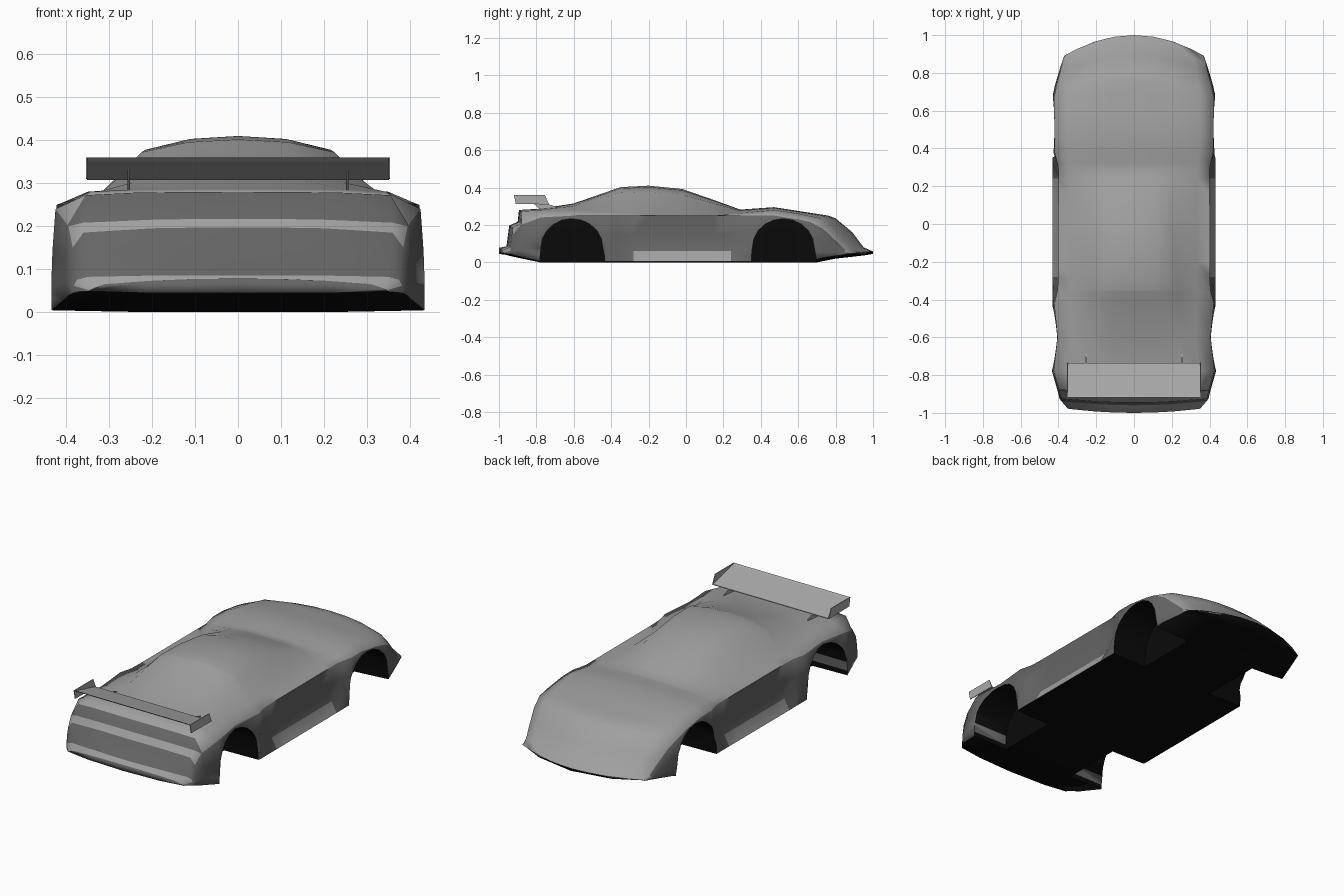
import bpy, bmesh, math

if "Cube" in bpy.data.objects:
    bpy.data.objects.remove(bpy.data.objects["Cube"])

# Lower body keys: y, floor z, half width, shoulder z
LOWER = [
    (-1.0, .045, .35, .055), (-0.96, .04, .385, .075), (-0.945, .035, .395, .15),
    (-0.90, .025, .405, .20), (-0.78, 0, .435, .24), (-0.60, 0, .415, .25),
    (-0.42, 0, .432, .25), (0.47, 0, .43, .25), (0.70, 0, .434, .215),
    (0.80, .02, .42, .18), (0.89, .03, .40, .115), (0.95, .037, .385, .065),
    (1.0, .045, .37, .05)]

# Upper body keys: y, deck edge x, z, roof edge x, z, centre z
UPPER = [
    (-1.0, .31, .065, .20, .073, .078), (-0.96, .35, .082, .20, .085, .085),
    (-0.945, .36, .185, .20, .195, .197), (-0.90, .36, .208, .20, .215, .217),
    (-0.893, .355, .272, .24, .278, .28), (-0.78, .345, .28, .25, .285, .287),
    (-0.60, .325, .28, .245, .302, .315), (-0.35, .335, .262, .225, .372, .402),
    (-0.20, .335, .255, .215, .378, .41), (-0.02, .335, .252, .205, .362, .392),
    (0.15, .33, .25, .205, .315, .333), (0.29, .34, .262, .22, .276, .282),
    (0.47, .35, .28, .22, .29, .295), (0.76, .345, .235, .21, .246, .25),
    (0.80, .34, .215, .20, .23, .235), (0.89, .33, .145, .20, .155, .16),
    (0.95, .31, .074, .20, .078, .08), (1.0, .30, .053, .20, .056, .058)]


def interp(table, y):
    for a, b in zip(table, table[1:]):
        if a[0] <= y <= b[0]:
            t = (y - a[0]) / (b[0] - a[0])
            return [p + (q - p) * t for p, q in zip(a[1:], b[1:])]


def bow(x, y):
    """Plan curvature of the nose and tail."""
    k = .11 * max(0, (y - .6) / .4) - .025 * max(0, (-y - .75) / .25)
    return y - k * (abs(x) / .37) ** 2


def ramp(y, y0, y1):
    """1 between y0 and y1, falling to 0 over a short distance outside."""
    return max(0, min(1, (y - y0 + .08) / .08, (y1 + .08 - y) / .08))


def section(y):
    floor, w, zs = interp(LOWER, y)
    xd, zd, xr, zr, zc = interp(UPPER, y)
    low, mid = .03 * ramp(y, -.28, .24), .033 * ramp(y, -.34, .3)   # scooped door
    half = [(0, floor), (.22, floor), (w, floor + .004),
            (w - low, floor + (zs - floor) * .24),
            (w - .003 - mid, floor + (zs - floor) * .6),
            (w - .01 - mid * .6, zs), (xd, zd), (xr, zr),
            (xr * .52, zr + (zc - zr) * .78), (0, zc)]
    ring = half + [(-x, z) for x, z in half[-2:0:-1]]
    return [(x, bow(x, y), z) for x, z in ring]


def paint(name, v):
    m = bpy.data.materials.new(name)
    m.diffuse_color = (v, v, v, 1)
    m.use_nodes = True
    m.node_tree.nodes["Principled BSDF"].inputs["Base Color"].default_value = m.diffuse_color
    return m


UPPER_PAINT, SIDE_PAINT = paint("upper_paint", .35), paint("side_paint", .13)
UNDERSIDE = paint("underside_black", .003)
WING_PAINT = paint("wing_paint", .4)


def finish(name, bm, mats):
    bmesh.ops.recalc_face_normals(bm, faces=bm.faces[:])
    me = bpy.data.meshes.new(name)
    bm.to_mesh(me)
    bm.free()
    for m in mats:
        me.materials.append(m)
    ob = bpy.data.objects.new(name, me)
    bpy.context.collection.objects.link(ob)
    return ob


def prism(name, profile, x0, x1, mats=()):
    """Extrude a (y, z) side profile from x0 to x1."""
    bm = bmesh.new()
    f = bm.faces.new([bm.verts.new((x0, y, z)) for y, z in profile])
    for v in bmesh.ops.extrude_face_region(bm, geom=[f])['geom']:
        if isinstance(v, bmesh.types.BMVert):
            v.co.x = x1
    return finish(name, bm, mats)


def activate(ob):
    bpy.ops.object.select_all(action='DESELECT')
    ob.select_set(True)
    bpy.context.view_layer.objects.active = ob


# Body shell: loft of the cross-sections
stations = sorted({r[0] for r in UPPER} | {r[0] for r in LOWER}
                  | {-.36, -.28, .24, .32, .38, .6})
bm = bmesh.new()
rings = [[bm.verts.new(p) for p in section(y)] for y in stations]
n = len(rings[0])
for a, b in zip(rings, rings[1:]):
    for i in range(n):
        j = (i + 1) % n
        bm.faces.new((a[i], a[j], b[j], b[i]))
for cap in (rings[0], rings[-1]):          # thin bumper edge at each end
    for idx in ((0, 1, 7, 8, 9), (1, 2, 3, 4, 5, 6, 7)):
        bm.faces.new([cap[i] for i in idx])
        bm.faces.new([cap[(n - i) % n] for i in idx])
body = finish("car_body", bm, (UPPER_PAINT, SIDE_PAINT, UNDERSIDE))

# Wheel arches cut into both sides
for yc, name in ((-.61, "wing_end_arch"), (.52, "nose_end_arch")):
    arch = [(yc - .17, -.05), (yc - .17, .03)]
    arch += [(yc - .165 * math.cos(math.pi * i / 10), .08 + .153 * math.sin(math.pi * i / 10))
             for i in range(11)]
    arch += [(yc + .175, .03), (yc + .175, -.05)]
    for s in (1, -1):
        cutter = prism(name, arch, s * .22, s * .6)
        cutter.hide_render = True
        mod = body.modifiers.new("arch", 'BOOLEAN')
        mod.operation = 'DIFFERENCE'
        mod.solver = 'EXACT'
        mod.object = cutter
        activate(body)
        bpy.ops.object.modifier_apply(modifier=mod.name)
        bpy.data.objects.remove(cutter)

# Paint: light upper surfaces, dark sides, black underside and wheel wells
for p in body.data.polygons:
    c, nz = p.center, p.normal.z
    well = abs(c.x) < .36 and c.z < .24 and (-.8 < c.y < -.42 or .33 < c.y < .71)
    p.material_index = 2 if well or nz < -.3 else 0 if nz > .4 else 1
activate(body)
bpy.ops.object.shade_smooth_by_angle(angle=math.radians(85))

# Tilted wing blade
prism("wing_blade", [(-.735, .312), (-.905, .355), (-.918, .36), (-.905, .35), (-.735, .308)],
      -.352, .352, [WING_PAINT])

# Wing end plates and struts
for s, side in ((1, "right"), (-1, "left")):
    prism("wing_end_plate_" + side,
          [(-.92, .36), (-.755, .36), (-.732, .31), (-.91, .312)], s * .35, s * .354, [WING_PAINT])
    prism("wing_strut_" + side,
          [(-.66, .285), (-.74, .312), (-.84, .335), (-.77, .275)], s * .252, s * .257, [WING_PAINT])
